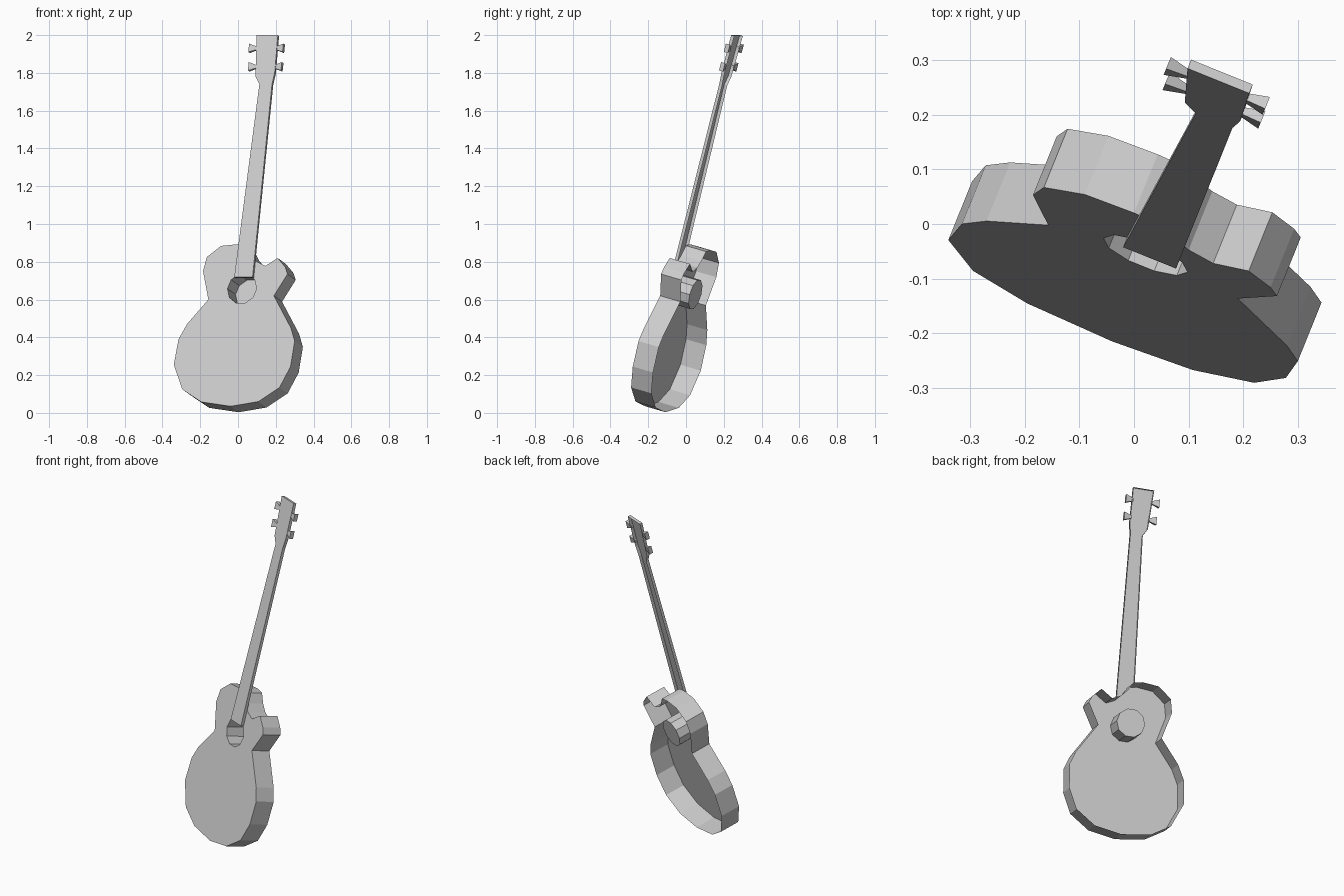
import bpy, bmesh, math
from mathutils import Vector

if "Cube" in bpy.data.objects:
    bpy.data.objects.remove(bpy.data.objects["Cube"])

# Guitar frame: turned about z and leaning back
TURN, LEAN = math.radians(22), math.radians(15.2)
RIGHT = Vector((math.cos(TURN), -math.sin(TURN), 0))
BACK = Vector((math.sin(TURN) * math.cos(LEAN), math.cos(TURN) * math.cos(LEAN), -math.sin(LEAN)))
UP = RIGHT.cross(BACK)
FACE = -0.216      # distance of the body's front plane from the origin
BODY_DEPTH, NECK_DEPTH = 0.12, 0.018


def on_plane(x, z, c=0.0):
    """Point seen at (x, z) from the front, lying c behind the body's front plane."""
    return Vector((x, (FACE + c - BACK.x * x - BACK.z * z) / BACK.y, z))


def finish(bm, name):
    bmesh.ops.recalc_face_normals(bm, faces=bm.faces)
    mesh = bpy.data.meshes.new(name)
    bm.to_mesh(mesh)
    bm.free()
    bpy.context.collection.objects.link(bpy.data.objects.new(name, mesh))


def loop_edges(bm, points):
    vs = [bm.verts.new(p) for p in points]
    return [bm.edges.new((vs[i], vs[(i + 1) % len(vs)])) for i in range(len(vs))]


def pull_back(bm, edges, depth):
    """Extrude edges backwards into walls; return the far edges."""
    geom = bmesh.ops.extrude_edge_only(bm, edges=edges)["geom"]
    bmesh.ops.translate(bm, vec=BACK * depth, verts=[g for g in geom if isinstance(g, bmesh.types.BMVert)])
    return [g for g in geom if isinstance(g, bmesh.types.BMEdge)]


# Body: open-backed shell with a closed sound-hole cup
outline = [(0, .893), (-.09, .884), (-.165, .825), (-.185, .75), (-.157, .60),
           (-.27, .47), (-.315, .39), (-.34, .255), (-.295, .125), (-.195, .058),
           (-.04, .035), (.108, .06), (.22, .135), (.278, .245), (.30, .38),
           (.28, .45), (.19, .62), (.262, .735), (.25, .772), (.21, .82),
           (.145, .778), (.10, .80), (.07, .835), (.045, .885)]
hole_centre = on_plane(.021, .658)
SIDES, RADIUS = 10, 0.083
angles = [math.tau * i / SIDES for i in range(SIDES)]

bm = bmesh.new()
rim = loop_edges(bm, [on_plane(x, z) for x, z in outline])
hole = loop_edges(bm, [hole_centre + RIGHT * RADIUS * math.cos(a) + UP * RADIUS * math.sin(a) for a in angles])
bmesh.ops.triangle_fill(bm, edges=rim + hole, use_beauty=True, normal=-BACK)
pull_back(bm, rim, BODY_DEPTH)
finish(bm, "body")

bm = bmesh.new()
hole = loop_edges(bm, [hole_centre + RIGHT * RADIUS * math.cos(a) + UP * RADIUS * math.sin(a) for a in angles])
pull_back(bm, hole, BODY_DEPTH)
far = [v for v in bm.verts if (v.co - hole_centre).dot(BACK) > BODY_DEPTH / 2]
bmesh.ops.contextual_create(bm, geom=far)
finish(bm, "sound_hole_cup")

# Neck and headstock: one open-backed strip lying on the body face
neck = [(-.02, .72), (.077, .72), (.18, 1.74), (.194, 1.80), (.211, 2.0),
        (.098, 2.0), (.093, 1.78), (.113, 1.74)]
bm = bmesh.new()
edges = loop_edges(bm, [on_plane(x, z, -NECK_DEPTH) for x, z in neck])
bmesh.ops.triangle_fill(bm, edges=edges, use_beauty=True, normal=-BACK)
pull_back(bm, edges, NECK_DEPTH)
finish(bm, "neck_and_headstock")

# Tuning pegs: flared blocks, two per side
pegs = {"left_upper": (.098, 1.93, -1), "left_lower": (.096, 1.832, -1),
        "right_upper": (.205, 1.93, 1), "right_lower": (.197, 1.832, 1)}
for label, (x, z, side) in pegs.items():
    bm = bmesh.new()
    bmesh.ops.create_cube(bm, size=2)
    root = on_plane(x, z, -NECK_DEPTH / 2)
    for v in bm.verts:
        outer = v.co.x > 0
        h, t = (.023, .012) if outer else (.008, .006)
        v.co = root + RIGHT * side * (.040 if outer else -.004) + UP * h * v.co.z + BACK * t * v.co.y
    finish(bm, "tuning_peg_" + label)
